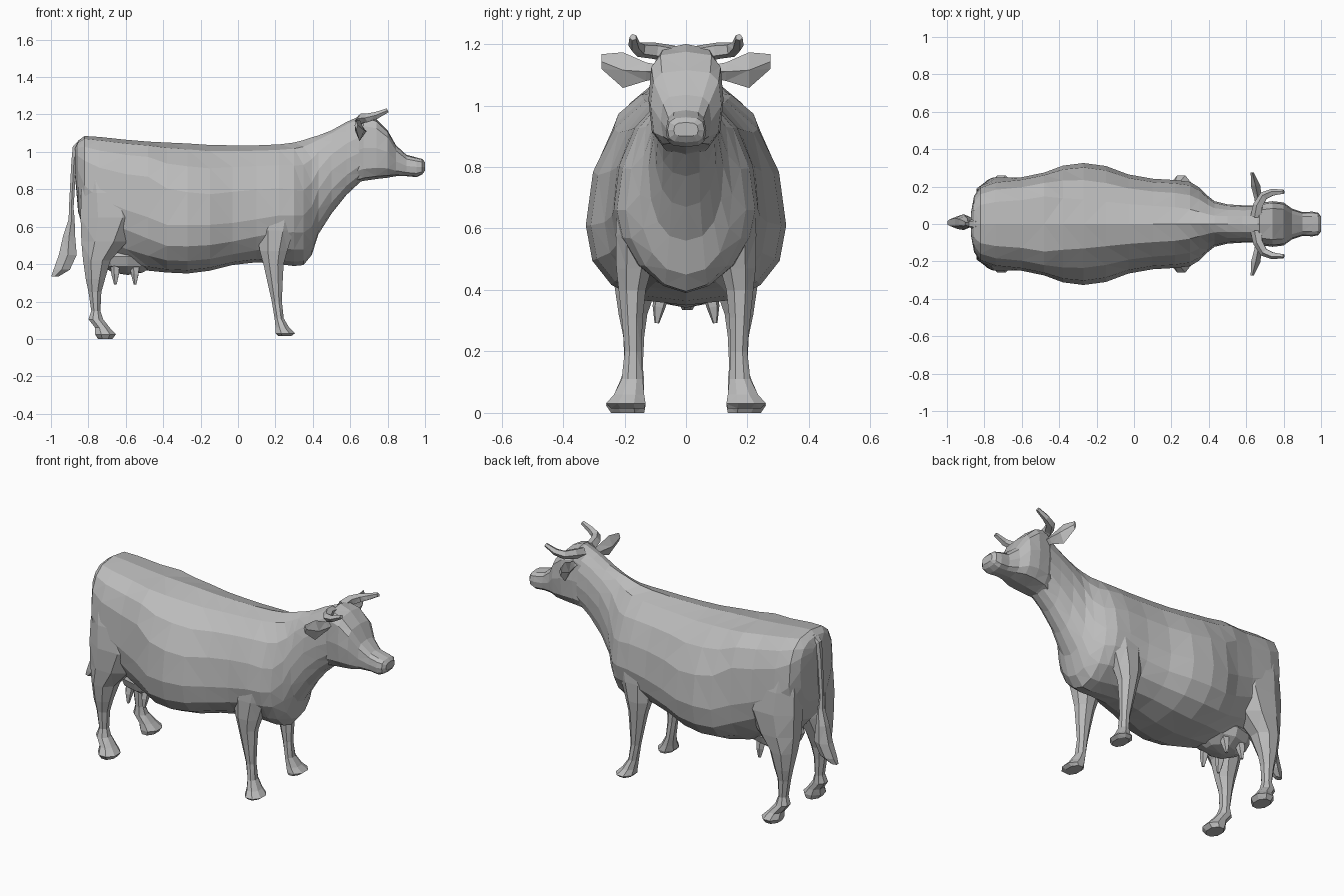
import bpy, bmesh, math
from mathutils import Vector

hide = bpy.data.materials.new("plain grey")
hide.diffuse_color = (0.5, 0.5, 0.5, 1)


def spow(v, p):
    return math.copysign(abs(v) ** p, v)


def finish(name, bm, mirror=False):
    bmesh.ops.recalc_face_normals(bm, faces=bm.faces)
    me = bpy.data.meshes.new(name)
    bm.to_mesh(me)
    bm.free()
    me.materials.append(hide)
    ob = bpy.data.objects.new(name, me)
    bpy.context.collection.objects.link(ob)
    if mirror:
        m = ob.modifiers.new("mirror", 'MIRROR')
        m.use_axis = (False, True, False)
        m.use_mirror_merge = False
    return ob


def loft(name, rings, mirror=False):
    """Skin a list of equal-length rings and cap both ends."""
    bm = bmesh.new()
    vs = [[bm.verts.new(p) for p in r] for r in rings]
    n = len(vs[0])
    for a, b in zip(vs, vs[1:]):
        for i in range(n):
            j = (i + 1) % n
            bm.faces.new((a[i], a[j], b[j], b[i]))
    bm.faces.new(vs[0])
    bm.faces.new(vs[-1])
    bmesh.ops.triangulate(bm, faces=bm.faces, quad_method='SHORT_EDGE')
    return finish(name, bm, mirror)


def slice_x(x, top, bot, w, mid, p, under=0.85, n=16):
    """Upright cross-section; mid is the height of greatest width."""
    r = []
    for i in range(n):
        a = 2 * math.pi * i / n
        c, s = math.cos(a), math.sin(a)
        h = top - mid if c > 0 else mid - bot
        q = p if c > 0 else under
        r.append((x, w * spow(s, q), mid + h * spow(c, q)))
    return r


def slice_z(z, x0, x1, y0, y1, n=8):
    """Level cross-section filling a box in x and y."""
    r = []
    for i in range(n):
        a = 2 * math.pi * (i + 0.5) / n
        r.append(((x0 + x1) / 2 + (x1 - x0) / 2 * math.cos(a) * 1.06,
                  (y0 + y1) / 2 + (y1 - y0) / 2 * math.sin(a) * 1.06, z))
    return r


def tube(path, radii, n):
    pts = [Vector(p) for p in path]
    rings = []
    for i, p in enumerate(pts):
        d = pts[min(i + 1, len(pts) - 1)] - pts[max(i - 1, 0)]
        q = d.to_track_quat('Z', 'Y')
        rings.append([p + q @ Vector((radii[i] * math.cos(t), radii[i] * math.sin(t), 0))
                      for t in (2 * math.pi * k / n for k in range(n))])
    return rings


# trunk and neck: x, top, bottom, half width, widest height, squareness above, below
body = [
    (-.872, 1.02, .88, .06, .96, .8), (-.855, 1.06, .68, .15, .90, .75),
    (-.82, 1.085, .56, .205, .82, .72, 1), (-.74, 1.08, .46, .235, .75, .72, 1.1),
    (-.60, 1.065, .385, .25, .69, .7, 1.1), (-.48, 1.055, .365, .275, .65, .65, .95),
    (-.38, 1.05, .355, .312, .61, .85), (-.27, 1.045, .35, .326, .61, .95),
    (-.15, 1.037, .365, .31, .61, 1), (-.03, 1.035, .395, .265, .62, .95),
    (.10, 1.035, .41, .242, .64, .95, .95), (.22, 1.04, .40, .235, .66, 1, 1.1),
    (.30, 1.05, .39, .225, .66, 1.1, 1.15), (.35, 1.063, .395, .195, .66, 1.15, 1.1),
    (.395, 1.078, .45, .15, .71, 1.1, .9), (.43, 1.088, .56, .122, .80, 1.05),
    (.50, 1.115, .67, .105, .90, .95), (.58, 1.16, .77, .10, .96, .9),
    (.66, 1.195, .845, .10, 1.0, .85)]
loft("body_and_neck", [slice_x(*b) for b in body])

# head and muzzle
head = [
    (.62, 1.17, .83, .085, 1.0, .8), (.67, 1.2, .845, .112, 1.02, .6),
    (.74, 1.175, .855, .122, 1.02, .55), (.80, 1.115, .862, .115, 1.0, .55),
    (.845, 1.035, .87, .082, .95, .6), (.90, .985, .87, .064, .925, .7),
    (.955, .97, .865, .066, .92, .7), (.985, .962, .88, .06, .92, .7),
    (1.0, .945, .90, .04, .92, .7)]
loft("head", [slice_x(*h, under=.65, n=12) for h in head])

# legs: z, back x, front x, inner y, outer y
front = [
    (.80, .16, .31, .12, .205), (.68, .12, .315, .10, .226), (.58, .10, .30, .10, .23),
    (.47, .115, .265, .11, .228),
    (.40, .135, .245, .13, .22), (.31, .155, .24, .14, .21), (.20, .18, .235, .145, .20),
    (.11, .195, .245, .14, .21), (.06, .20, .275, .135, .235),
    (.03, .20, .305, .13, .262), (.015, .215, .285, .135, .245)]
hind = [
    (.92, -.82, -.66, .08, .205), (.78, -.842, -.55, .05, .238), (.65, -.845, -.52, .045, .252),
    (.52, -.84, -.59, .055, .246),
    (.42, -.83, -.68, .09, .235), (.32, -.815, -.71, .125, .22), (.25, -.80, -.73, .135, .205),
    (.15, -.785, -.735, .14, .20), (.105, -.80, -.72, .135, .215),
    (.06, -.765, -.685, .135, .235), (.025, -.765, -.652, .13, .262), (0, -.75, -.67, .135, .245)]
loft("front_legs", [slice_z(*r) for r in front], True)
loft("hind_legs", [slice_z(*r) for r in hind], True)

# tail with tuft
tail = [
    (1.065, -.85, -.79, -.03, .03), (1.03, -.885, -.84, -.025, .025),
    (.95, -.892, -.862, -.018, .018), (.70, -.905, -.878, -.013, .015),
    (.64, -.907, -.872, -.02, .025), (.55, -.938, -.868, -.025, .042),
    (.45, -.962, -.858, -.03, .05), (.37, -.99, -.895, -.025, .04),
    (.335, -1.0, -.955, -.012, .02)]
loft("tail", [slice_z(*r, n=6) for r in tail])

# horns curving out and forward
loft("horns", tube([(.655, .04, 1.165), (.665, .10, 1.178), (.695, .150, 1.182),
                    (.74, .168, 1.195), (.80, .172, 1.222)],
                   [.032, .028, .025, .02, .012], 5), True)

# leaf-shaped ears: x, y, z, half depth, half height
ears = [(.67, .08, 1.11, .02, .02), (.665, .13, 1.11, .02, .03),
        (.65, .205, 1.115, .025, .058), (.632, .275, 1.143, .008, .024)]
loft("ears", [[(x + dx, y, z), (x, y, z + dz), (x - dx, y, z), (x, y, z - dz)]
              for x, y, z, dx, dz in ears], True)

# udder
bm = bmesh.new()
bmesh.ops.create_uvsphere(bm, u_segments=10, v_segments=6, radius=1)
for v in bm.verts:
    v.co = Vector((-.59 + v.co.x * .17, v.co.y * .14, .44 + v.co.z * .098))
finish("udder", bm)

# teats
for label, x in (("rear", -.655), ("fore", -.55)):
    loft(label + "_teats", tube([(x, .075, .40), (x, .088, .345), (x, .095, .292)],
                                [.028, .022, .008], 5), True)
